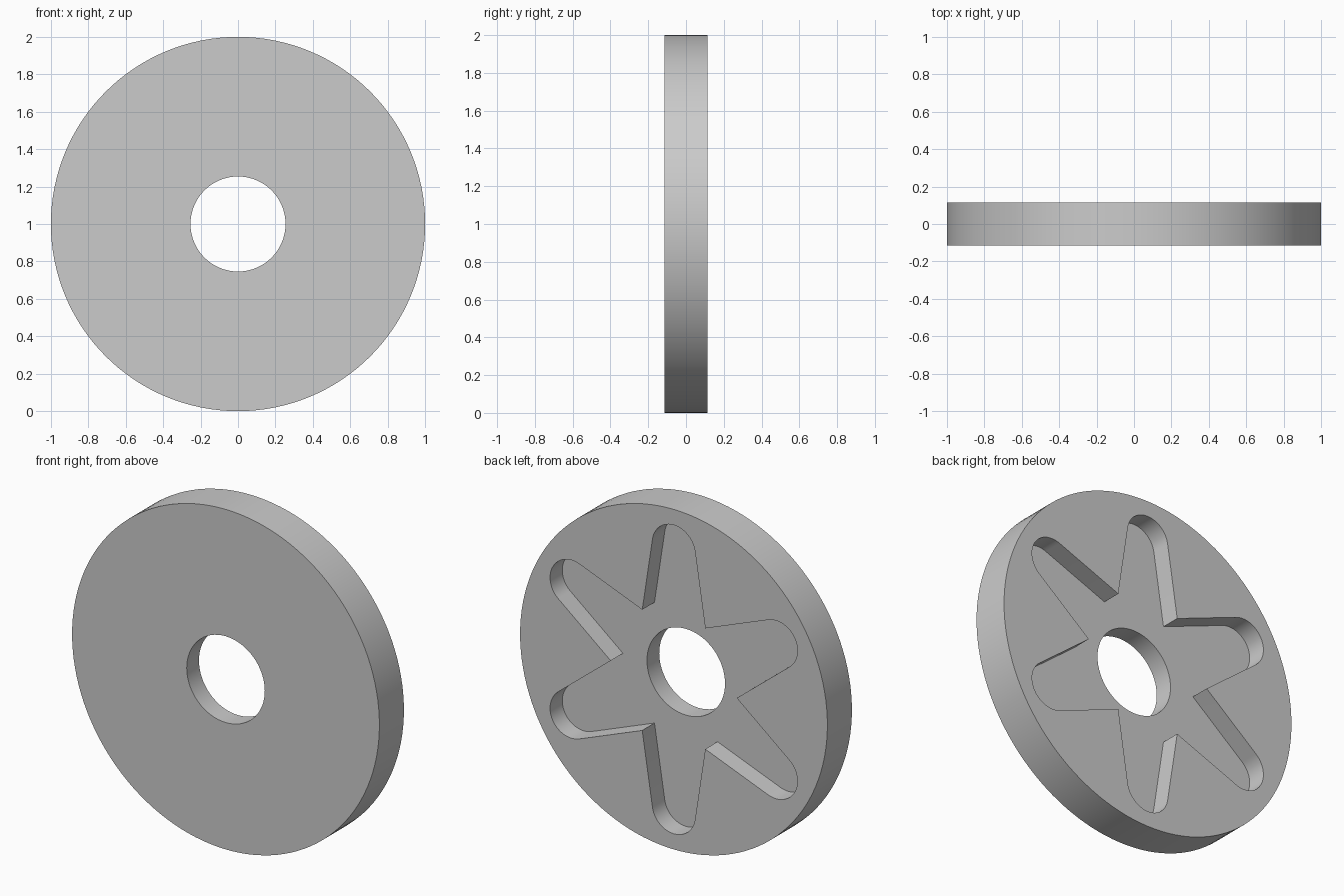
import bpy, bmesh
from math import sin, cos, atan2, acos, hypot, pi, radians
from mathutils import Vector

cube = bpy.data.objects.get("Cube")
if cube:
    bpy.data.objects.remove(cube, do_unlink=True)

HALF = 0.114          # half the disc thickness
BORE = 0.254          # centre hole radius
VALLEY = 0.41         # radius of the inner corners of the star
TIP, TIP_R = 0.768, 0.14   # arm end centre distance and rounding radius
ARMS = 6

grey = bpy.data.materials.new("plain grey")
grey.use_nodes = True
colour = (0.6, 0.6, 0.6, 1)
grey.diffuse_color = colour
grey.node_tree.nodes["Principled BSDF"].inputs["Base Color"].default_value = colour


def circle(radius, steps):
    return [(radius * cos(2 * pi * i / steps), radius * sin(2 * pi * i / steps))
            for i in range(steps)]


def prism(name, outline, y0, y1):
    """Extrude an x-z outline from y0 to y1."""
    bm = bmesh.new()
    face = bm.faces.new([bm.verts.new((x, y0, z + 1)) for x, z in outline])
    top = bmesh.ops.extrude_face_region(bm, geom=[face])["geom"]
    bmesh.ops.translate(bm, vec=Vector((0, y1 - y0, 0)),
                        verts=[v for v in top if isinstance(v, bmesh.types.BMVert)])
    bmesh.ops.recalc_face_normals(bm, faces=bm.faces)
    mesh = bpy.data.meshes.new(name)
    bm.to_mesh(mesh)
    bm.free()
    mesh.materials.append(grey)
    obj = bpy.data.objects.new(name, mesh)
    bpy.context.collection.objects.link(obj)
    return obj


def star():
    """Six tapered arms with rounded ends tangent to their sides."""
    vx, vz = VALLEY * sin(pi / ARMS), VALLEY * cos(pi / ARMS)
    dz = vz - TIP
    start = atan2(dz, vx) + acos(TIP_R / hypot(vx, dz))
    steps = 24
    arm = [(vx, vz)]
    for i in range(steps + 1):
        a = start + (pi - 2 * start) * i / steps
        arm.append((TIP_R * cos(a), TIP + TIP_R * sin(a)))
    points = []
    for k in range(ARMS):
        t = 2 * pi * k / ARMS
        points += [(x * cos(t) - z * sin(t), x * sin(t) + z * cos(t)) for x, z in arm]
    return points


# Disc, with the bore through it and the star pocket sunk into the back
disc = prism("slotted_disc", circle(1, 128), -HALF, HALF)
cutters = [prism("bore_cutter", circle(BORE, 64), -1, 1),
           prism("star_pocket_cutter", star(), 0, 1)]
bpy.context.view_layer.objects.active = disc
disc.select_set(True)
for cutter in cutters:
    cutter.hide_render = True
    cut = disc.modifiers.new(cutter.name, "BOOLEAN")
    cut.operation = "DIFFERENCE"
    cut.solver = "EXACT"
    cut.object = cutter
    bpy.ops.object.modifier_apply(modifier=cut.name)
    bpy.data.objects.remove(cutter, do_unlink=True)

bpy.ops.object.shade_smooth_by_angle(angle=radians(30))
